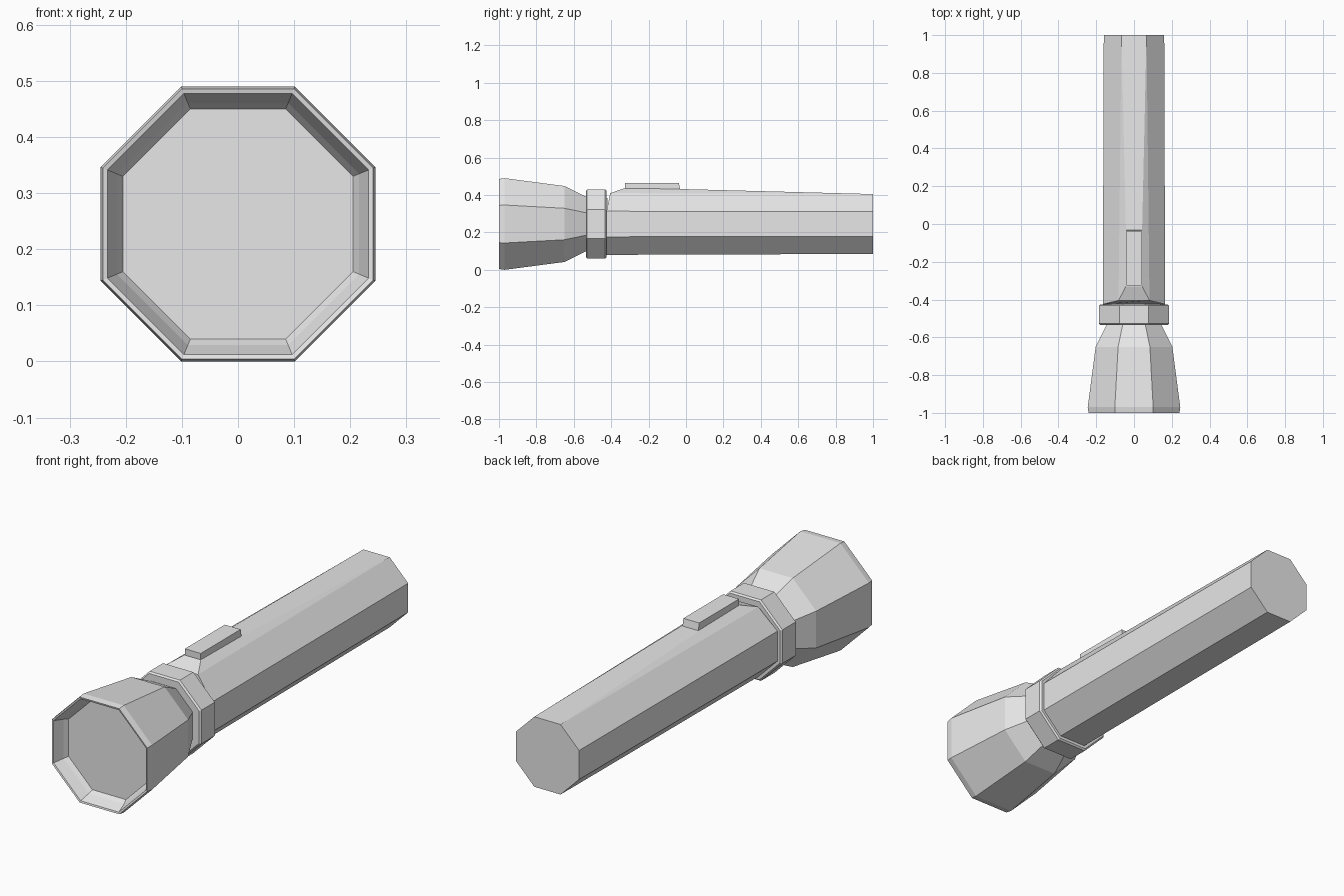
import bpy, bmesh, math
from mathutils import Vector

if "Cube" in bpy.data.objects:
    bpy.data.objects.remove(bpy.data.objects["Cube"], do_unlink=True)

AXIS_Z = 0.245
SIDES = 8

grey = bpy.data.materials.new("light grey")
grey.use_nodes = True
grey.diffuse_color = (0.8, 0.8, 0.8, 1)
grey.node_tree.nodes["Principled BSDF"].inputs["Base Color"].default_value = (0.8, 0.8, 0.8, 1)


def finish(bm, name):
    bmesh.ops.recalc_face_normals(bm, faces=bm.faces)
    mesh = bpy.data.meshes.new(name)
    bm.to_mesh(mesh)
    bm.free()
    mesh.materials.append(grey)
    obj = bpy.data.objects.new(name, mesh)
    bpy.context.collection.objects.link(obj)
    return obj


def octagon(bm, y, apothem):
    """Ring of vertices around the torch axis, flat side up."""
    r = apothem / math.cos(math.pi / SIDES)
    angles = [(i + 0.5) * 2 * math.pi / SIDES for i in range(SIDES)]
    return [bm.verts.new((r * math.cos(a), y, AXIS_Z + r * math.sin(a))) for a in angles]


def loft(profile):
    """Capped octagonal solid through (y, apothem) pairs."""
    bm = bmesh.new()
    rings = [octagon(bm, y, a) for y, a in profile]
    for a, b in zip(rings, rings[1:]):
        for i in range(SIDES):
            j = (i + 1) % SIDES
            bm.faces.new((a[i], a[j], b[j], b[i]))
    bm.faces.new(rings[0])
    bm.faces.new(rings[-1])
    return bm, rings


# Flared head: lens, recessed reflector wall, rim, bell and neck
bm, _ = loft([(-0.93, 0.205), (-0.95, 0.216), (-0.998, 0.233), (-1.0, 0.241),
              (-0.97, 0.245), (-0.65, 0.203), (-0.53, 0.143), (-0.42, 0.14)])
finish(bm, "head")

# Collar with small chamfers
bm, _ = loft([(-0.535, 0.178), (-0.528, 0.185), (-0.432, 0.185), (-0.425, 0.178)])
finish(bm, "collar")

# Handle, with its front edge pulled back at the top
bm, (front, back) = loft([(-0.425, 0.165), (1.0, 0.16)])
top = [v for v in front if v.co.z > AXIS_Z + 0.1]
for v in top:
    v.co.y = -0.405
    v.co.x *= 1.2
# Raised pad in the top face that ramps up to the switch
top_face = next(f for f in bm.faces if all(v.co.z > AXIS_Z + 0.1 for v in f.verts))
bmesh.ops.inset_individual(bm, faces=[top_face], thickness=0.02)
for v in top_face.verts:
    at_front = v.co.y < 0
    v.co = Vector((math.copysign(0.043, v.co.x), -0.33 if at_front else -0.03,
                   0.436 if at_front else 0.432))
finish(bm, "handle")

# Sliding switch with a slightly sloped rear end
bm = bmesh.new()
bmesh.ops.create_cube(bm, size=1)
for v in bm.verts:
    v.co = Vector((v.co.x * 0.08, -0.178 + v.co.y * 0.296, 0.4425 + v.co.z * 0.045))
    if v.co.y > -0.1 and v.co.z > 0.45:
        v.co.y -= 0.008
finish(bm, "switch")
